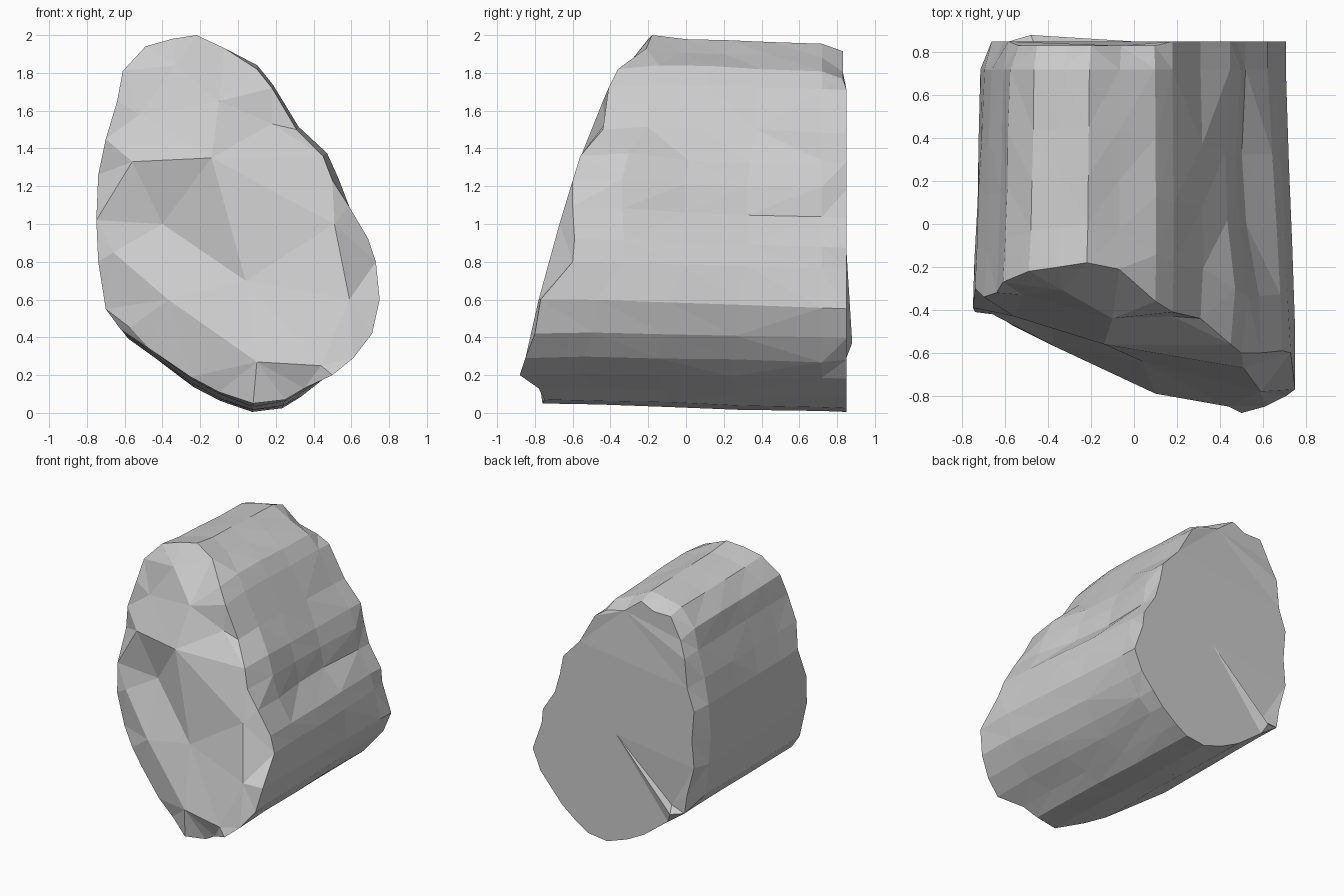
import bpy, bmesh, random
from mathutils import Vector
from mathutils.geometry import delaunay_2d_cdt

if "Cube" in bpy.data.objects:
    bpy.data.objects.remove(bpy.data.objects["Cube"])

random.seed(4)

# Broken front rim: x, z, y going clockwise from the peak
rim = [
    (-0.22, 2.00, -0.18), (-0.07, 1.93, -0.21), (0.10, 1.82, -0.36), (0.18, 1.72, -0.41),
    (0.31, 1.50, -0.44), (0.45, 1.36, -0.56), (0.50, 1.23, -0.60), (0.59, 1.09, -0.60),
    (0.69, 0.92, -0.59), (0.73, 0.80, -0.60), (0.75, 0.60, -0.77), (0.71, 0.42, -0.80),
    (0.61, 0.29, -0.85), (0.50, 0.20, -0.88), (0.35, 0.13, -0.78), (0.25, 0.07, -0.75),
    (0.08, 0.05, -0.76), (-0.10, 0.11, -0.65), (-0.25, 0.19, -0.60), (-0.47, 0.34, -0.50),
    (-0.62, 0.44, -0.40), (-0.70, 0.55, -0.38), (-0.74, 0.80, -0.41), (-0.75, 1.02, -0.39),
    (-0.74, 1.26, -0.30), (-0.70, 1.45, -0.34), (-0.64, 1.65, -0.32), (-0.61, 1.81, -0.27),
    (-0.49, 1.94, -0.22), (-0.35, 1.98, -0.20)]

# Facet corners inside the front face: x, z, y
front_pts = [
    (-0.14, 1.35, -0.56), (0.04, 0.70, -0.64), (-0.40, 1.00, -0.40), (-0.56, 1.33, -0.43),
    (-0.52, 1.58, -0.33), (0.18, 1.53, -0.43), (-0.10, 1.65, -0.44), (0.51, 1.00, -0.67),
    (0.59, 0.60, -0.78), (-0.37, 0.60, -0.57), (0.10, 0.27, -0.79), (0.44, 0.25, -0.85),
    (-0.57, 0.45, -0.47), (-0.66, 0.85, -0.42), (-0.33, 1.84, -0.31)]

# Back face corners: crack tip, raised lip, groove
back_pts = [(0.0, 0.85, 0.85), (-0.48, 0.37, 0.88), (-0.46, 0.42, 0.83)]

bm = bmesh.new()
n = len(rim)


def body_ring(frac):
    """Cross-section between the front rim and the back; narrows and drops."""
    ring = []
    for x, z, y0 in rim:
        y = y0 + (0.72 - y0) * frac
        t = (max(y, -0.5) + 0.5) / 1.35 if frac else 0
        px, pz = x * (1 - 0.06 * t), z - 0.05 * t
        if frac:
            push = random.uniform(-0.006, 0.006)
            if x > 0 and 1.15 < z < 1.9:               # swelling on the shoulder
                push += 0.035
            if x > 0.4 and 1.05 < z < 1.4 and 0.3 < frac < 0.9:  # side hollow
                push -= 0.04
            if x > 0.4 and (z < 0.45 or 0.7 < z < 1.1):  # worn back right side
                push -= 0.035 * frac
            out = Vector((px, pz - 0.95)).normalized() * push
            px, pz = px + out.x, pz + out.y
        ring.append(bm.verts.new((px, y, max(pz, 0))))
    return ring


def bridge(a, b):
    for i in range(n):
        j = (i + 1) % n
        bm.faces.new((a[i], a[j], b[j], b[i]))


def cap(ring, extra, creases=()):
    """Fill a ring with facets passing through the extra points."""
    verts = ring + [bm.verts.new((x, y, z)) for x, z, y in extra]
    flat = [Vector((v.co.x, v.co.z)) for v in verts]
    edges = [(i, (i + 1) % n) for i in range(n)]
    edges += [(n + a, n + b) for a, b in creases]
    res = delaunay_2d_cdt(flat, edges, [list(range(n))[::-1]], 1, 1e-5)
    for f in res[2]:
        ids = [res[3][i][0] for i in f if res[3][i]]
        if len(set(ids)) == 3:
            bm.faces.new([verts[i] for i in ids])


# Sides of the stone
rings = [body_ring(f) for f in (0, 0.2, 0.45, 0.7, 1)]

# Chipped edge around the back, deepest on the left and top
chip = []
for i, v in enumerate(rings[-1]):
    x, z = v.co.x, v.co.z
    if (x < 0.1 and z > 0.4) or z > 1.75:
        inset = 0.07 if i % 2 else 0.035
    else:
        inset = 0.025 if 6 <= i <= 13 and i % 3 == 0 else 0.0
    d = Vector((x, z - 0.95)).normalized() * inset
    y = 0.83 if z > 1.75 else 0.85
    chip.append(bm.verts.new((x - d.x, y, max(z - d.y - 0.005, 0))))
rings.append(chip)

for a, b in zip(rings, rings[1:]):
    bridge(a, b)
cap(rings[0], front_pts, [(0, 3), (0, 1), (1, 2), (2, 3), (4, 14), (7, 8)])
cap(chip, back_pts, [(0, 1), (0, 2)])

bmesh.ops.recalc_face_normals(bm, faces=bm.faces)
bmesh.ops.triangulate(bm, faces=bm.faces)
mesh = bpy.data.meshes.new("rock_chunk")
bm.to_mesh(mesh)
bm.free()
rock = bpy.data.objects.new("rock_chunk", mesh)
bpy.context.collection.objects.link(rock)
